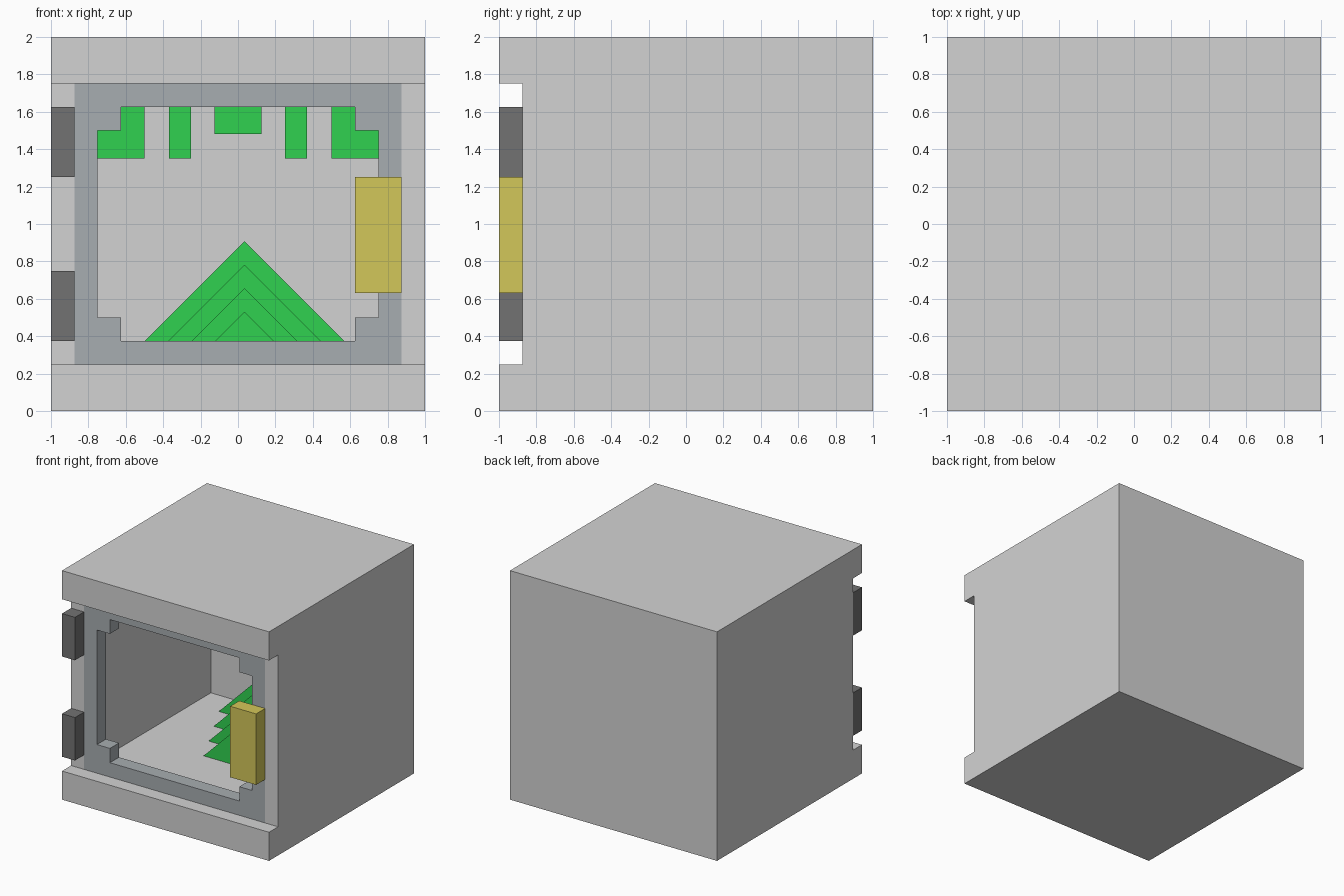
import bpy

cube = bpy.data.objects.get("Cube")
if cube:
    bpy.data.objects.remove(cube, do_unlink=True)


def material(name, r, g, b):
    mat = bpy.data.materials.new(name)
    mat.use_nodes = True
    mat.diffuse_color = (r, g, b, 1)
    mat.node_tree.nodes["Principled BSDF"].inputs["Base Color"].default_value = (r, g, b, 1)
    return mat


LIGHT = material("light grey", 0.65, 0.65, 0.65)
STEEL = material("blue grey", 0.39, 0.42, 0.44)
DARK = material("dark grey", 0.17, 0.17, 0.17)
YELLOW = material("yellow", 0.65, 0.57, 0.10)
GREEN = material("green", 0.03, 0.64, 0.08)


def prism(name, mat, profiles, y0, y1):
    """Extrude counter-clockwise x-z profiles from y0 (front) to y1 (back)."""
    verts, faces = [], []
    for prof in profiles:
        b, n = len(verts), len(prof)
        verts += [(x, y0, z) for x, z in prof] + [(x, y1, z) for x, z in prof]
        faces.append(list(range(b, b + n)))
        faces.append(list(range(b + 2 * n - 1, b + n - 1, -1)))
        for i in range(n):
            j = (i + 1) % n
            faces.append([b + j, b + i, b + n + i, b + n + j])
    mesh = bpy.data.meshes.new(name)
    mesh.from_pydata(verts, [], faces)
    mesh.materials.append(mat)
    obj = bpy.data.objects.new(name, mesh)
    bpy.context.collection.objects.link(obj)
    return obj


def rect(x0, x1, z0, z1):
    return [(x0, z0), (x1, z0), (x1, z1), (x0, z1)]


T = 0.125            # wall thickness and basic step
IN = 1 - T           # inner half width
LOW, HIGH = 0.25, 1.75

# Hollow housing: slabs overhang the recessed front
prism("bottom_slab", LIGHT, [rect(-1, 1, 0, LOW)], -1, 1)
prism("top_slab", LIGHT, [rect(-1, 1, HIGH, 2)], -1, 1)
prism("right_wall", LIGHT, [rect(-1, -IN, LOW, HIGH)], -IN, 1)
prism("left_wall", LIGHT, [rect(IN, 1, LOW, HIGH)], -IN, 1)
prism("back_wall", LIGHT, [rect(-IN, IN, LOW, HIGH)], IN, 1)

# Door frame with stepped corners
a, b = IN - T, IN - 2 * T
frame = [rect(-IN, -a, LOW, HIGH), rect(a, IN, LOW, HIGH),
         rect(-a, a, LOW, LOW + T), rect(-a, a, HIGH - T, HIGH)]
for x0, x1 in ((-a, -b), (b, a)):
    frame.append(rect(x0, x1, LOW + T, LOW + 2 * T))
    frame.append(rect(x0, x1, HIGH - 2 * T, HIGH - T))
prism("door_frame", STEEL, frame, -IN, -a)

# Door fittings
prism("door_handle", YELLOW, [rect(b, IN, 0.63, 1.25)], -1, -IN)
for name, z in (("lower_hinge", 0.375), ("upper_hinge", 1.25)):
    prism(name, DARK, [rect(-1, -IN, z, z + 0.375)], -1, -IN)

# Stepped mound on the floor, growing towards the back
for i in range(4):
    half = 0.28 + i * 0.126
    y = -T + i * 0.25
    prism(f"mound_tier_{i + 1}", GREEN,
          [[(0.035 - half, LOW), (0.035 + half, LOW), (0.035, LOW + half)]], y, y + 0.25)

# Strips hanging from the ceiling at the back
strips = [rect(-T, T, 1.48, HIGH)]
for x0, x1 in ((0.25, 0.37), (0.5, IN)):
    strips += [rect(x0, x1, 1.35, HIGH), rect(-x1, -x0, 1.35, HIGH)]
prism("hanging_strips", GREEN, strips, a, IN)
